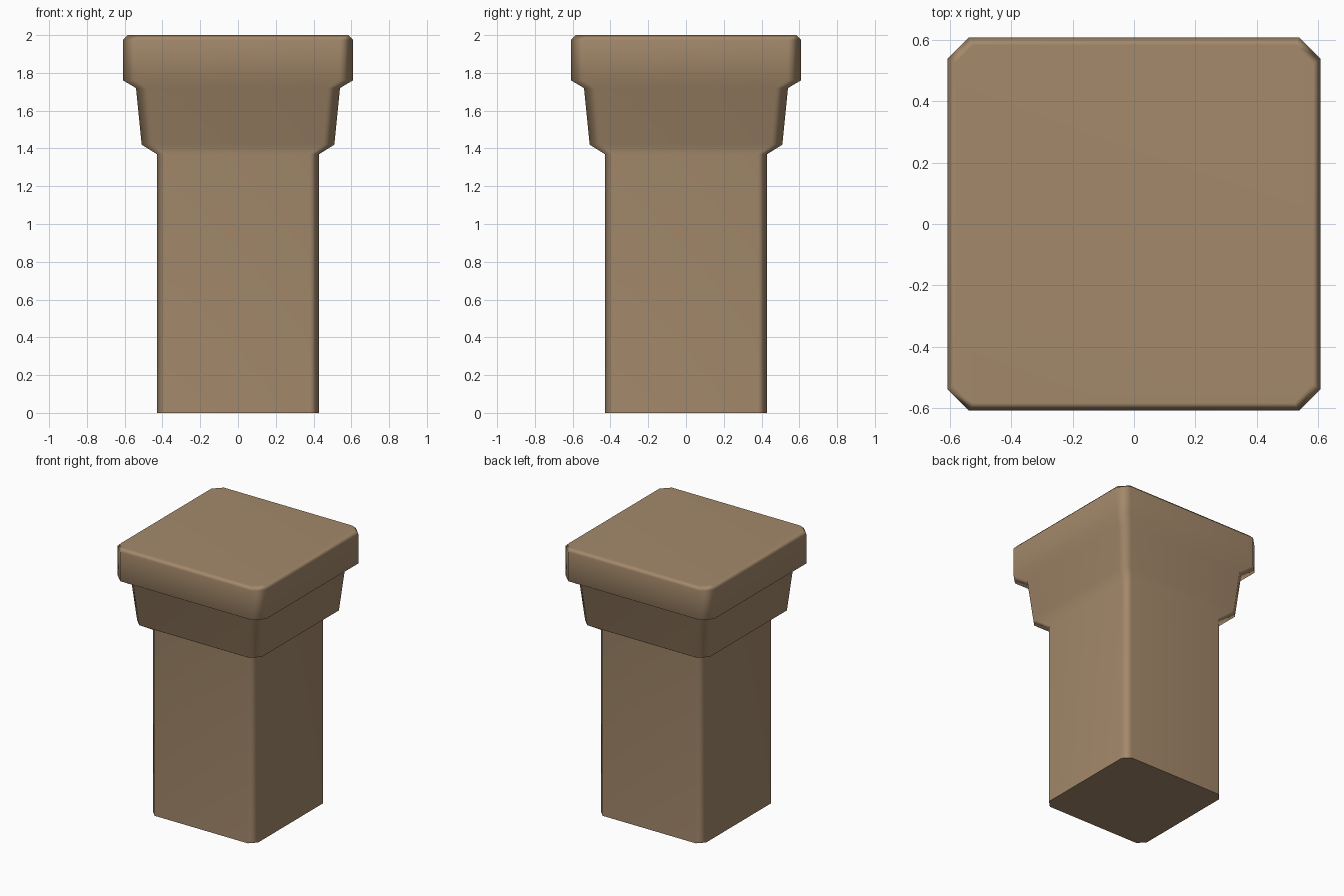
import bpy
import bmesh
import math

cube = bpy.data.objects.get("Cube")
if cube:
    bpy.data.objects.remove(cube, do_unlink=True)

# Single warm stone colour
stone = bpy.data.materials.new("warm_brown_stone")
stone.use_nodes = True
colour = (0.37, 0.25, 0.147, 1.0)
stone.diffuse_color = colour
bsdf = stone.node_tree.nodes["Principled BSDF"]
bsdf.inputs["Base Color"].default_value = colour
bsdf.inputs["Roughness"].default_value = 0.8


def square_ring(bm, half, cut, z):
    """Square outline with chamfered corners, counter-clockwise."""
    ring = []
    for sx, sy in ((1, 1), (-1, 1), (-1, -1), (1, -1)):
        a = (sx * half, sy * (half - cut), z)
        b = (sx * (half - cut), sy * half, z)
        pair = (a, b) if sx * sy > 0 else (b, a)
        ring += [bm.verts.new(p) for p in pair]
    return ring


# Profile from foot to cap: half width, corner chamfer, height
profile = [
    (0.43, 0.05, 0.0),     # shaft foot
    (0.43, 0.05, 1.37),    # shaft top
    (0.51, 0.06, 1.42),    # flared collar
    (0.54, 0.063, 1.72),
    (0.608, 0.07, 1.76),   # cap slab
    (0.608, 0.07, 1.975),
    (0.583, 0.06, 2.0),    # bevelled top rim
]

bm = bmesh.new()
rings = [square_ring(bm, *row) for row in profile]
for low, high in zip(rings, rings[1:]):
    for i in range(len(low)):
        j = (i + 1) % len(low)
        bm.faces.new((low[i], low[j], high[j], high[i]))
bm.faces.new(rings[0][::-1])
bm.faces.new(rings[-1])
bmesh.ops.recalc_face_normals(bm, faces=bm.faces[:])

mesh = bpy.data.meshes.new("pillar")
bm.to_mesh(mesh)
bm.free()
mesh.materials.append(stone)
pillar = bpy.data.objects.new("pillar", mesh)
bpy.context.collection.objects.link(pillar)

# Soft bevels with flat main faces; the foot edge stays sharp
bpy.ops.object.select_all(action="DESELECT")
pillar.select_set(True)
bpy.context.view_layer.objects.active = pillar
bpy.ops.object.shade_smooth_by_angle(angle=math.radians(70))
weighted = pillar.modifiers.new("weighted_normals", "WEIGHTED_NORMAL")
weighted.keep_sharp = True
